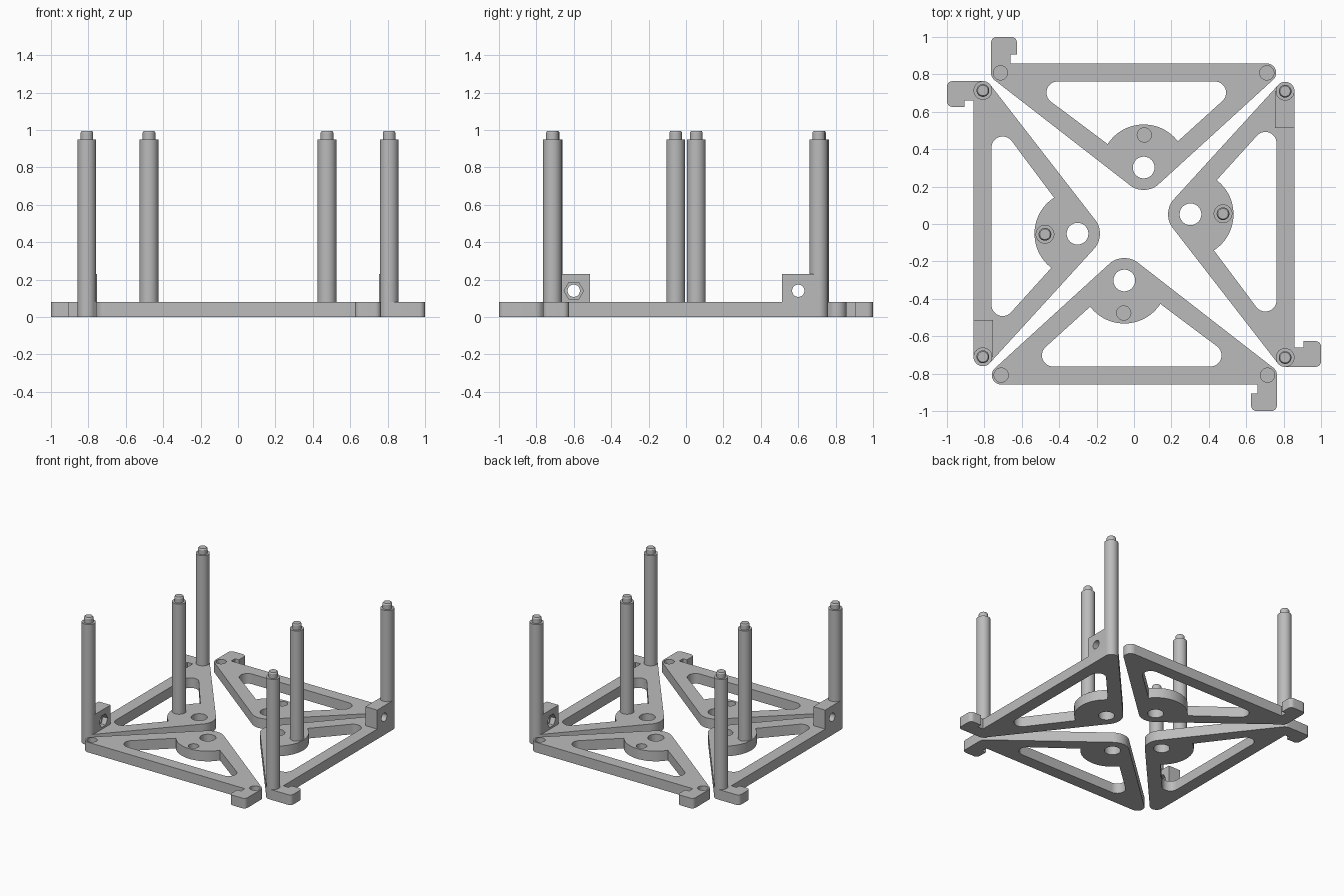
import bpy, bmesh
from math import cos, sin, radians
from mathutils import Matrix, Vector
from mathutils.geometry import convex_hull_2d

if "Cube" in bpy.data.objects:
    bpy.data.objects.remove(bpy.data.objects["Cube"])

grey = bpy.data.materials.new("plain grey")
grey.use_nodes = True
GREY = (0.5, 0.5, 0.5, 1)
grey.diffuse_color = GREY
grey.node_tree.nodes["Principled BSDF"].inputs["Base Color"].default_value = GREY

THICK, EDGE = 0.08, 0.05
CORNERS = [(-0.714, 0.808), (0.71, 0.808)]
HUB = (0.052, 0.302)
BOSS = (0.055, 0.476)


def arc(c, r, a0, a1, n=16):
    return [(c[0] + r * cos(radians(a0 + (a1 - a0) * i / n)),
             c[1] + r * sin(radians(a0 + (a1 - a0) * i / n))) for i in range(n + 1)]


def circle(c, r, n=48):
    return arc(c, r, 0, 360, n)[:-1]


def prism(name, pts, z0, z1, matrix=Matrix()):
    """Extrude an outline from z0 to z1."""
    bm = bmesh.new()
    face = bm.faces.new([bm.verts.new((x, y, z0)) for x, y in pts])
    new = bmesh.ops.extrude_face_region(bm, geom=[face])["geom"]
    bmesh.ops.translate(bm, vec=(0, 0, z1 - z0),
                        verts=[v for v in new if isinstance(v, bmesh.types.BMVert)])
    bmesh.ops.recalc_face_normals(bm, faces=bm.faces)
    bm.transform(matrix)
    mesh = bpy.data.meshes.new(name)
    bm.to_mesh(mesh)
    bm.free()
    mesh.materials.append(grey)
    obj = bpy.data.objects.new(name, mesh)
    bpy.context.collection.objects.link(obj)
    return obj


def combine(obj, tool, operation="DIFFERENCE"):
    """Apply a boolean and remove its tool."""
    mod = obj.modifiers.new("cut", "BOOLEAN")
    mod.object, mod.operation, mod.solver = tool, operation, "EXACT"
    deps = bpy.context.evaluated_depsgraph_get()
    mesh = bpy.data.meshes.new_from_object(obj.evaluated_get(deps))
    obj.modifiers.clear()
    obj.data = mesh
    bpy.data.objects.remove(tool)


def place(obj, name, matrix):
    """Make a turned or mirrored copy of a part."""
    mesh = obj.data.copy()
    mesh.transform(matrix)
    if matrix.determinant() < 0:
        mesh.flip_normals()
    mesh.shade_smooth()
    mesh.set_sharp_from_angle(angle=radians(30))
    copy = bpy.data.objects.new(name, mesh)
    bpy.context.collection.objects.link(copy)


def make_plate(sockets):
    # rounded triangle around the two corners and the hub
    pts = circle(HUB, 0.12, 64)
    for c in CORNERS:
        pts += circle(c, EDGE)
    plate = prism("plate", [pts[i] for i in convex_hull_2d([Vector(p) for p in pts])], 0, THICK)
    # hook at one corner
    hook = [(-0.764, 0.808), (-0.66, 0.808), (-0.66, 0.905), (-0.626, 0.905)]
    hook += arc((-0.656, 0.97), 0.03, 0, 90, 8) + arc((-0.734, 0.97), 0.03, 90, 180, 8)
    combine(plate, prism("hook", hook, 0, THICK), "UNION")
    # opening, bounded by the round boss
    window = arc((-0.408, 0.702), 0.06, 90, 231.7)
    window += arc(HUB, 0.23, 147, 37.5, 32)
    window += arc((0.432, 0.702), 0.06, -47.7, 90)
    combine(plate, prism("window", window, -0.1, 0.2))
    combine(plate, prism("hub_hole", circle(HUB, 0.058), -0.1, 0.2))
    if sockets:
        for c in CORNERS + [BOSS]:
            combine(plate, prism("socket", circle(c, 0.038, 32), 0.03, 0.2))
    return plate


def make_post(centre):
    # shaft with a narrower, chamfered peg on top
    profile = [(EDGE, THICK), (EDGE, 0.95), (0.034, 0.95), (0.034, 0.985), (0.028, 0.995)]
    bm = bmesh.new()
    rings = [[bm.verts.new((x, y, z)) for x, y in circle(centre, r)] for r, z in profile]
    for low, high in zip(rings, rings[1:]):
        for i in range(len(low)):
            bm.faces.new((low[i - 1], low[i], high[i], high[i - 1]))
    bm.faces.new(rings[-1])
    bm.faces.new(rings[0][::-1])
    bmesh.ops.recalc_face_normals(bm, faces=bm.faces)
    mesh = bpy.data.meshes.new("post")
    bm.to_mesh(mesh)
    bm.free()
    mesh.materials.append(grey)
    obj = bpy.data.objects.new("post", mesh)
    bpy.context.collection.objects.link(obj)
    return obj


def make_block():
    # upright lug with a bolt hole and a hexagonal nut recess on the inner face
    lo, hi = 0.755, 0.858
    block = prism("lug", [(0.512, lo), (0.71, lo), (0.71, hi), (0.512, hi)], THICK, 0.23)
    along_y = Matrix.Translation((0.6, 0, 0.14)) @ Matrix.Rotation(radians(-90), 4, "X")
    combine(block, prism("bolt", circle((0, 0), 0.033, 32), 0.6, 1, along_y))
    combine(block, prism("nut", circle((0, 0), 0.052, 6), 0.6, 0.795, along_y))
    return block


# the plates are modelled at the back, then turned or mirrored into place
half_turn = Matrix.Rotation(radians(180), 4, "Z")
swap = Matrix(((0, 1, 0, 0), (1, 0, 0, 0), (0, 0, 1, 0), (0, 0, 0, 1)))

parts = {"socket_plate": make_plate(True), "post_plate": make_plate(False), "lug": make_block()}
for label, c in zip(("hook_post", "lug_post", "inner_post"), CORNERS + [BOSS]):
    parts[label] = make_post(c)

place(parts["socket_plate"], "back_socket_plate", Matrix())
place(parts["socket_plate"], "front_socket_plate", half_turn)
for label, part in parts.items():
    if label != "socket_plate":
        place(part, "left_" + label, swap)
        place(part, "right_" + label, half_turn @ swap)
for part in parts.values():
    bpy.data.objects.remove(part)
